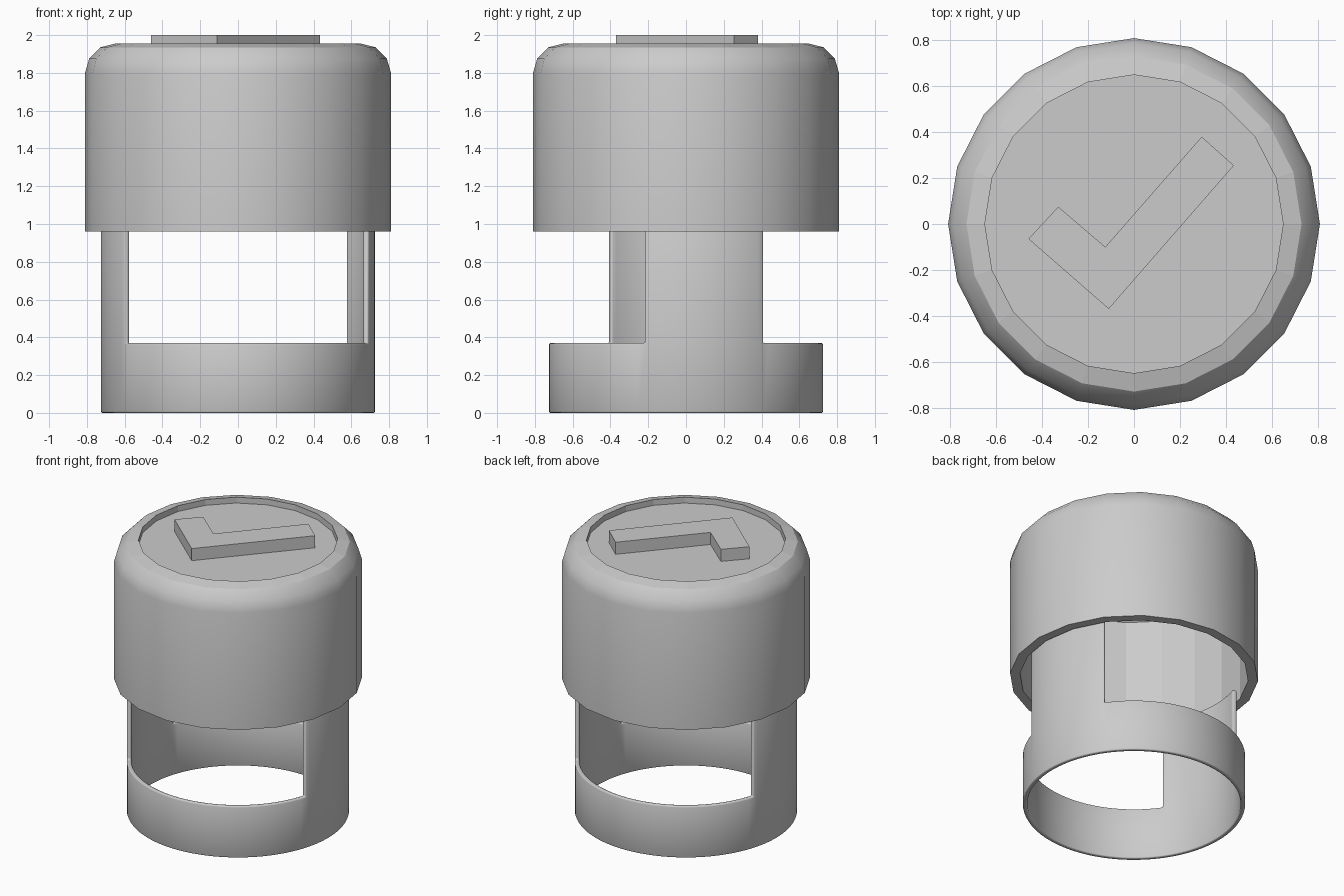
import bpy, bmesh, math

if "Cube" in bpy.data.objects:
    bpy.data.objects.remove(bpy.data.objects["Cube"])


def link(name, bm, smooth_angle=None):
    bmesh.ops.recalc_face_normals(bm, faces=bm.faces)
    mesh = bpy.data.meshes.new(name)
    bm.to_mesh(mesh)
    bm.free()
    obj = bpy.data.objects.new(name, mesh)
    bpy.context.collection.objects.link(obj)
    if smooth_angle:
        bpy.ops.object.select_all(action='DESELECT')
        obj.select_set(True)
        bpy.context.view_layer.objects.active = obj
        bpy.ops.object.shade_smooth_by_angle(angle=math.radians(smooth_angle))
    return obj


def ring(bm, radius, z, sides):
    return [bm.verts.new((radius * math.cos(2 * math.pi * i / sides),
                          radius * math.sin(2 * math.pi * i / sides), z))
            for i in range(sides)]


# Cap: hollow 20-sided lathe with rounded shoulder and recessed top
SIDES = 20
profile = [(0.65, 1.913), (0.65, 1.955), (0.73, 1.935), (0.788, 1.875),
           (0.81, 1.80), (0.81, 0.96), (0.745, 0.96), (0.745, 1.80),
           (0.65, 1.87)]
bm = bmesh.new()
rings = [ring(bm, r, z, SIDES) for r, z in profile]
for k, (a, b) in enumerate(zip(rings, rings[1:])):
    for i in range(SIDES):
        j = (i + 1) % SIDES
        face = bm.faces.new((a[i], a[j], b[j], b[i]))
bm.faces.new(rings[0])
bm.faces.new(rings[-1])
cap = link("cap", bm, 32)
# Inside walls stay faceted
for p in cap.data.polygons:
    if all(math.hypot(*cap.data.vertices[v].co.xy) < 0.76 for v in p.vertices):
        p.use_smooth = False

# Raised tick shape on the cap
tick = [(-0.46, -0.065), (-0.33, 0.075), (-0.125, -0.10),
        (0.295, 0.38), (0.435, 0.255), (-0.11, -0.37)]
bm = bmesh.new()
face = bm.faces.new([bm.verts.new((x, y, 1.913)) for x, y in tick])
top = bmesh.ops.extrude_face_region(bm, geom=[face])
for v in top["geom"]:
    if isinstance(v, bmesh.types.BMVert):
        v.co.z = 2.0
bm.faces.ensure_lookup_table()
link("tick_relief", bm)

# Sleeve: thin base ring with two opposite upright columns
CELLS, COLUMN = 138, 20
START = math.radians(-17.7)
bm = bmesh.new()
rows = [ring(bm, 0.725, z, CELLS) for z in (0.0, 0.37, 1.02)]
for k in range(2):
    for i in range(CELLS):
        if k == 0 or i % (CELLS // 2) < COLUMN:
            j = (i + 1) % CELLS
            bm.faces.new((rows[k][i], rows[k][j], rows[k + 1][j], rows[k + 1][i]))
bmesh.ops.delete(bm, geom=[v for v in bm.verts if not v.link_faces], context='VERTS')
for v in bm.verts:
    a = math.atan2(v.co.y, v.co.x) + START
    v.co.x, v.co.y = 0.725 * math.cos(a), 0.725 * math.sin(a)
sleeve = link("sleeve", bm, 35)
wall = sleeve.modifiers.new("wall", 'SOLIDIFY')
wall.thickness, wall.offset = 0.03, -1
edge = sleeve.modifiers.new("rounded_edges", 'BEVEL')
edge.width, edge.segments = 0.008, 2
edge.limit_method, edge.angle_limit = 'ANGLE', math.radians(40)
